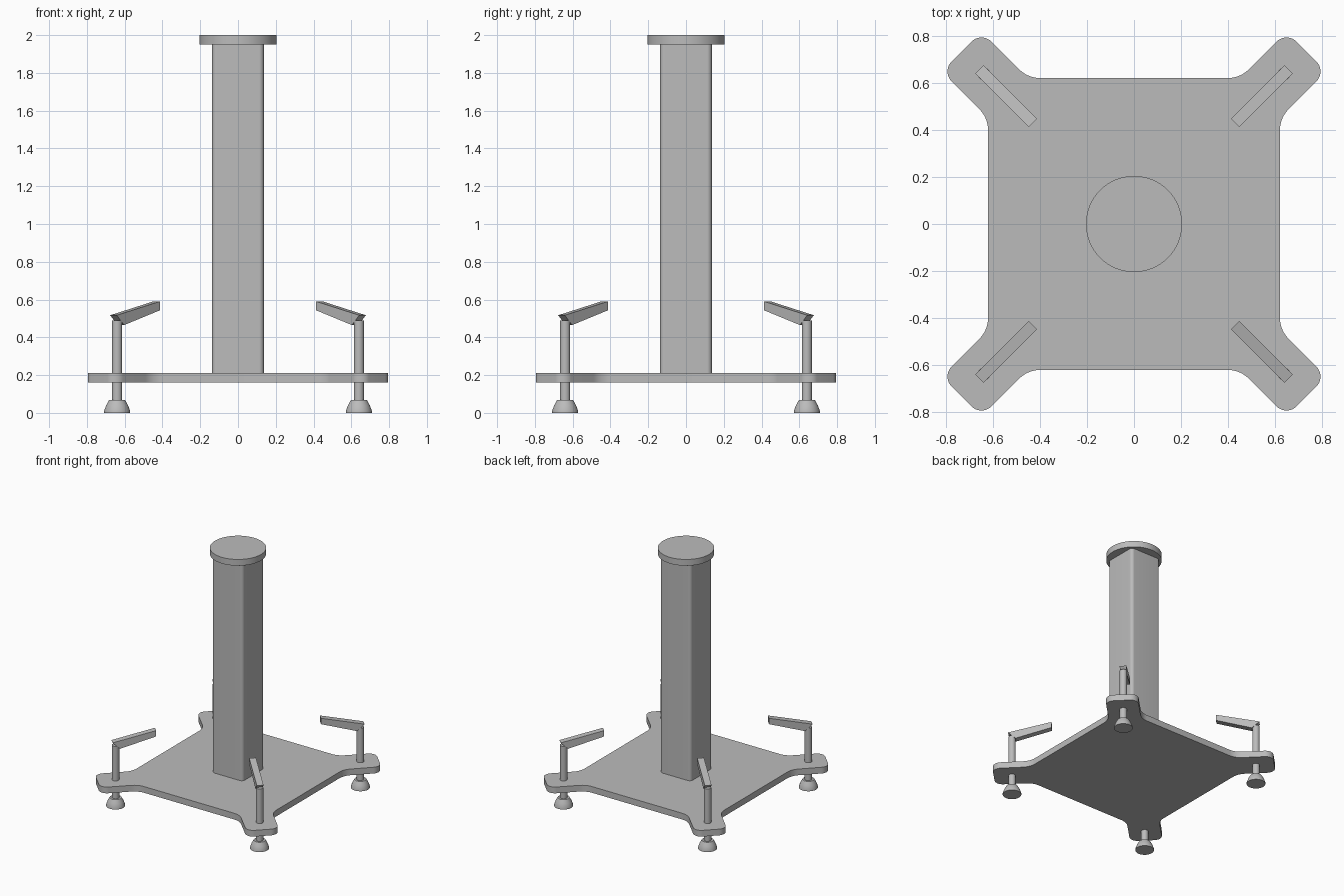
import bpy, bmesh
from math import sin, cos, tan, pi, radians, sqrt
from mathutils import Vector, Matrix

cube = bpy.data.objects.get("Cube")
if cube:
    bpy.data.objects.remove(cube, do_unlink=True)

metal = bpy.data.materials.new("grey metal")
metal.use_nodes = True
GREY = (0.5, 0.5, 0.5, 1)
metal.diffuse_color = GREY
metal.node_tree.nodes["Principled BSDF"].inputs["Base Color"].default_value = GREY


def finish(name, bm, matrix=Matrix()):
    bmesh.ops.recalc_face_normals(bm, faces=bm.faces)
    bm.transform(matrix)
    mesh = bpy.data.meshes.new(name)
    bm.to_mesh(mesh)
    bm.free()
    mesh.materials.append(metal)
    obj = bpy.data.objects.new(name, mesh)
    bpy.context.collection.objects.link(obj)
    bpy.ops.object.select_all(action='DESELECT')
    obj.select_set(True)
    bpy.context.view_layer.objects.active = obj
    bpy.ops.object.shade_smooth_by_angle(angle=radians(30))
    return obj


def prism(name, points, offset, matrix=Matrix()):
    """Extrude a closed outline along an offset."""
    bm = bmesh.new()
    face = bm.faces.new([bm.verts.new(p) for p in points])
    out = bmesh.ops.extrude_face_region(bm, geom=[face], use_keep_orig=True)
    moved = [g for g in out["geom"] if isinstance(g, bmesh.types.BMVert)]
    bmesh.ops.translate(bm, verts=moved, vec=offset)
    return finish(name, bm, matrix)


def lathe(name, profile, matrix=Matrix(), sides=32):
    """Turn a radius/height profile around z, with flat ends."""
    bm = bmesh.new()
    rings = [[bm.verts.new((r * cos(2 * pi * i / sides), r * sin(2 * pi * i / sides), z))
              for i in range(sides)] for r, z in profile]
    for a, b in zip(rings, rings[1:]):
        for i in range(sides):
            j = (i + 1) % sides
            bm.faces.new((a[i], a[j], b[j], b[i]))
    bm.faces.new(rings[0])
    bm.faces.new(rings[-1])
    return finish(name, bm, matrix)


def rounded(corners, z, steps=8):
    """Fillet each (point, radius) corner of a closed outline."""
    result = []
    for i, (p, r) in enumerate(corners):
        a = (corners[i - 1][0] - p).normalized()
        b = (corners[(i + 1) % len(corners)][0] - p).normalized()
        half = a.angle(b) / 2
        centre = p + (a + b).normalized() * (r / sin(half))
        start = p + a * (r / tan(half)) - centre
        end = p + b * (r / tan(half)) - centre
        for k in range(steps + 1):
            v = start.lerp(end, k / steps).normalized() * r + centre
            result.append((v.x, v.y, z))
    return result


# Base plate: square with four diagonal arms
SIDE, ARM, REACH = 0.622, 0.12, 1.04
outline = []
for q in range(4):
    turn = Matrix.Rotation(pi / 4 + q * pi / 2, 2)
    root = SIDE * sqrt(2) - ARM
    for u, v, r in ((root, -ARM, 0.13), (REACH, -ARM, 0.06),
                    (REACH, ARM, 0.06), (root, ARM, 0.13)):
        outline.append((turn @ Vector((u, v)), r))
prism("base_plate", rounded(outline, 0.16), (0, 0, 0.05))

# Square column with rounded edges and a round top plate
H = 0.137
square = [(Vector(c), 0.025) for c in ((-H, -H), (H, -H), (H, H), (-H, H))]
prism("column", rounded(square, 0.21), (0, 0, 1.74))
lathe("top_plate", [(0.205, 1.95), (0.205, 2.0)], sides=64)

# Levelling feet with threaded rods and crank handles on every arm
FOOT = 0.64 * sqrt(2)
handle = [(0.932, 0.517), (0.61, 0.59), (0.61, 0.543), (0.877, 0.465)]
names = ("back_left", "back_right", "front_right", "front_left")
for q, corner in enumerate(names):
    turn = Matrix.Rotation(pi / 4 + q * pi / 2, 4, 'Z')
    place = turn @ Matrix.Translation((FOOT, 0, 0))
    lathe(corner + "_foot", [(0.069, 0), (0.069, 0.01), (0.058, 0.04), (0.043, 0.067)], place)
    lathe(corner + "_rod", [(0.027, 0.06), (0.027, 0.488)], place, 24)
    prism(corner + "_handle", [(u, -0.025, z) for u, z in handle], (0, 0.05, 0), turn)
